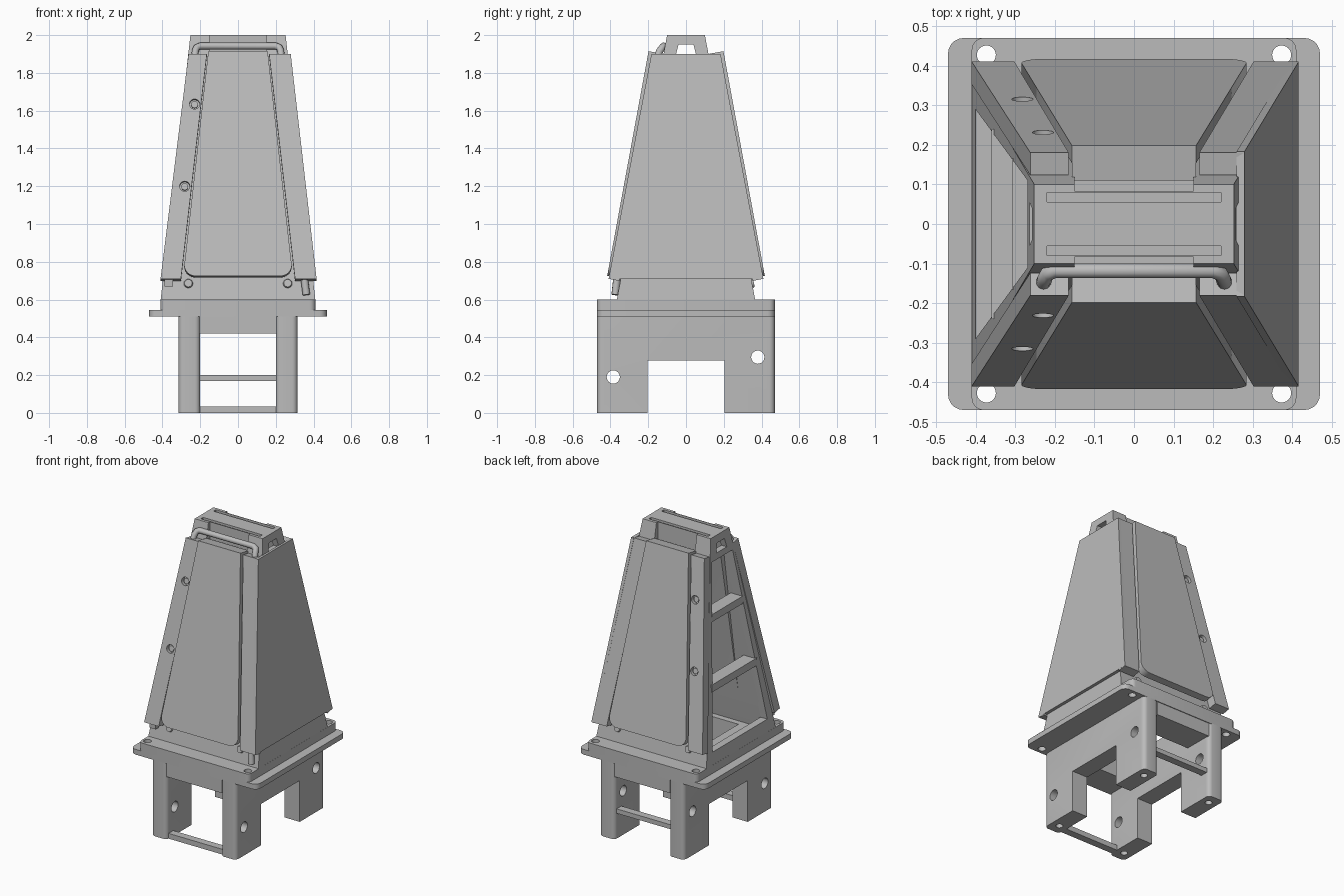
import bpy, bmesh, math
from mathutils import Vector, Matrix

cube = bpy.data.objects.get("Cube")
if cube:
    bpy.data.objects.remove(cube)

gray = bpy.data.materials.new("plain_gray")
gray.use_nodes = True
color = (0.5, 0.5, 0.5, 1)
gray.diffuse_color = color
gray.node_tree.nodes["Principled BSDF"].inputs["Base Color"].default_value = color


def finish(name, bm):
    bmesh.ops.recalc_face_normals(bm, faces=bm.faces)
    mesh = bpy.data.meshes.new(name)
    bm.to_mesh(mesh)
    bm.free()
    mesh.materials.append(gray)
    obj = bpy.data.objects.new(name, mesh)
    bpy.context.collection.objects.link(obj)
    return obj


def frustum(name, low, high):
    """Box tapering between two (x0, x1, y0, y1, z) rectangles."""
    bm = bmesh.new()
    for x0, x1, y0, y1, z in (low, high):
        for x, y in ((x0, y0), (x1, y0), (x1, y1), (x0, y1)):
            bm.verts.new((x, y, z))
    bmesh.ops.convex_hull(bm, input=bm.verts)
    bmesh.ops.dissolve_limit(bm, angle_limit=0.01, verts=bm.verts, edges=bm.edges)
    return finish(name, bm)


def box(name, x, y, z, radius=0):
    """Box from ranges, with optional rounded vertical edges."""
    obj = frustum(name, (*x, *y, z[0]), (*x, *y, z[1]))
    if radius:
        bm = bmesh.new()
        bm.from_mesh(obj.data)
        upright = [e for e in bm.edges if abs(e.verts[0].co.z - e.verts[1].co.z) > 0.01]
        bmesh.ops.bevel(bm, geom=upright, offset=radius, segments=5, profile=0.5, affect="EDGES")
        bm.to_mesh(obj.data)
        bm.free()
    return obj


def cylinder(name, center, axis, radius, length, tip=None):
    bm = bmesh.new()
    turn = Vector((0, 0, 1)).rotation_difference(Vector(axis)).to_matrix().to_4x4()
    bmesh.ops.create_cone(bm, cap_ends=True, segments=24, radius1=radius,
                          radius2=radius if tip is None else tip, depth=length,
                          matrix=Matrix.Translation(center) @ turn)
    return finish(name, bm)


def slab(name, outline, origin, slope, thickness, side):
    """Plate on a leaning face: outline in (u, z), side is the outward direction."""
    out = Vector(side)
    along = Vector((abs(out.y), abs(out.x), 0))
    normal = (out + Vector((0, 0, slope))).normalized()
    bm = bmesh.new()
    rings = []
    for depth in (0, thickness):
        rings.append([bm.verts.new(along * u + out * (origin - slope * (z - 0.71))
                      + Vector((0, 0, z)) - normal * depth) for u, z in outline])
    bm.faces.new(rings[0])
    bm.faces.new(rings[1])
    n = len(outline)
    for i in range(n):
        j = (i + 1) % n
        bm.faces.new((rings[0][i], rings[0][j], rings[1][j], rings[1][i]))
    return finish(name, bm)


def boolean(obj, others, operation="DIFFERENCE"):
    for other in others:
        mod = obj.modifiers.new("cut", "BOOLEAN")
        mod.operation, mod.object, mod.solver = operation, other, "EXACT"
    graph = bpy.context.evaluated_depsgraph_get()
    mesh = bpy.data.meshes.new_from_object(obj.evaluated_get(graph))
    obj.modifiers.clear()
    obj.data = mesh
    for other in others:
        bpy.data.objects.remove(other)


signs = (-1, 1)

# Mounting flange and raised deck, with a central opening and corner holes
flange = box("flange", (-.47, .47), (-.47, .47), (.51, .545), .04)
deck = box("deck", (-.41, .41), (-.47, .47), (.52, .6), .03)
center_plate = box("center_plate", (-.205, .205), (-.465, .465), (.42, .515))
for part in (flange, deck, center_plate):
    cutters = [box("cutter", (-.2, .2), (-.27, .27), (.3, .7))]
    if part != center_plate:
        cutters += [cylinder("cutter", (.373 * sx, .427 * sy, .55), (0, 0, 1), .024, .3)
                    for sx in signs for sy in signs]
    boolean(part, cutters)

# Side frames: two legs joined by a high wall, drilled sideways and from below
for s, label in zip(signs, ("right", "left")):
    xs = sorted((s * .2, s * .315))
    frame = box(label + "_leg_frame", xs, (-.47, .47), (0, .515), .028)
    gap = box("cutter", (xs[0] - .1, xs[1] + .1), (-.205, .205), (-.1, .277))
    holes = [cylinder("cutter", (s * .25, y, z), (1, 0, 0), .035, .4)
             for y, z in ((-.385, .19), (.38, .295))]
    sockets = [cylinder("cutter", (s * .257, .4 * sy, 0), (0, 0, 1), .022, .1) for sy in signs]
    boolean(frame, [gap] + holes + sockets)

# Cross bars between legs
box("front_cross_bar", (-.22, .22), (-.45, -.4), (0, .035))
box("back_cross_bar", (-.22, .22), (.4, .45), (.17, .2))

# Hollow tapering core with its cap
core = frustum("core_frame", (-.41, .41, -.367, .367, .595), (-.252, .252, -.1, .1, 2))
cutters = [frustum("cutter", (-.36, .36, -.312, .312, .59), (-.217, .217, -.055, .055, 1.95)),
           frustum("cutter", (-.6, -.2, -.29, .29, .68), (-.6, -.2, -.11, .11, 1.85)),
           frustum("cutter", (-.6, .6, -.055, .055, 1.89), (-.6, .6, -.04, .04, 1.95))]
for s in signs:
    cutters.append(box("cutter", (-.15, .15), sorted((s * .083, s * .3)), (1.8, 2.1)))
    cutters.append(box("cutter", (-.22, .22), sorted((s * .055, s * .08)), (1.96, 2.1)))
boolean(core, cutters)

# Two shelves inside the open side
box("lower_shelf", (-.36, -.27), (-.24, .24), (1.05, 1.1))
box("upper_shelf", (-.308, -.22), (-.165, .165), (1.48, 1.53))

# Closed side panel
slab("side_panel", [(-.41, .71), (.41, .71), (.183, 1.9), (-.183, 1.9)],
     .416, .115, .02, (1, 0, 0))

# Door outline with rounded lower corners
corner = [(.225 + .06 * math.sin(a), .785 - .06 * math.cos(a))
          for a in (math.radians(12 * i) for i in range(8))]
door = corner + [(.157, 1.915)]
door = door + [(-u, z) for u, z in reversed(door)]

for s, label in zip(signs, ("front", "back")):
    side = (0, s, 0)
    slab(label + "_door", door, .42, .184, .045, side)
    # Inward lip along the top of the door
    slab(label + "_door_lip", [(-.157, 1.89), (.157, 1.89), (.157, 1.915), (-.157, 1.915)],
         .42, .184, .09, side)
    # Corner strips beside the door
    slab(label + "_left_strip", [(.302, .71), (.416, .71), (.278, 1.9), (.165, 1.9)],
         .41, .193, .058, side)
    strip = slab(label + "_right_strip", [(-.41, .71), (-.302, .71), (-.165, 1.9), (-.262, 1.9)],
                 .41, .193, .058, side)
    spots = [(x, s * (.41 - .193 * (z - .71)), z) for x, z in ((-.23, 1.635), (-.282, 1.2))]
    boolean(strip, [cylinder("cutter", p, (0, s, .193), .027, .05) for p in spots])
    for x, y, z in spots:
        cylinder(label + "_strip_screw", (x, y - s * .02, z - .004), (0, s, .193), .018, .016)
    # Screws under the door
    for sx in signs:
        cylinder(label + "_lower_screw", (sx * .263, s * .35, .685), (0, s, .2), .028, .02, .02)

# Small block and rod end below the front strips
box("strip_foot", (-.388, -.343), (-.385, -.345), (.67, .73))


def tube(name, points, radius):
    curve = bpy.data.curves.new(name, "CURVE")
    curve.dimensions = "3D"
    curve.bevel_depth, curve.bevel_resolution, curve.use_fill_caps = radius, 3, True
    spline = curve.splines.new("POLY")
    spline.points.add(len(points) - 1)
    for target, p in zip(spline.points, points):
        target.co = (*p, 1)
    curve.materials.append(gray)
    obj = bpy.data.objects.new(name, curve)
    bpy.context.collection.objects.link(obj)


tube("rod_end", [(.345, -.36, .76), (.362, -.375, .625)], .02)

# Carrying handle with rounded bends
half = [(.232, -.157, 1.86), (.226, -.14, 1.915), (.219, -.125, 1.934), (.2, -.118, 1.942)]
tube("handle", half + [(-x, y, z) for x, y, z in reversed(half)], .019)

# Smooth the round surfaces, keep the edges crisp
bpy.ops.object.select_all(action="DESELECT")
for obj in bpy.context.scene.objects:
    if obj.type == "MESH" and gray.name in obj.data.materials:
        obj.select_set(True)
        bpy.context.view_layer.objects.active = obj
bpy.ops.object.shade_smooth_by_angle(angle=math.radians(30))
